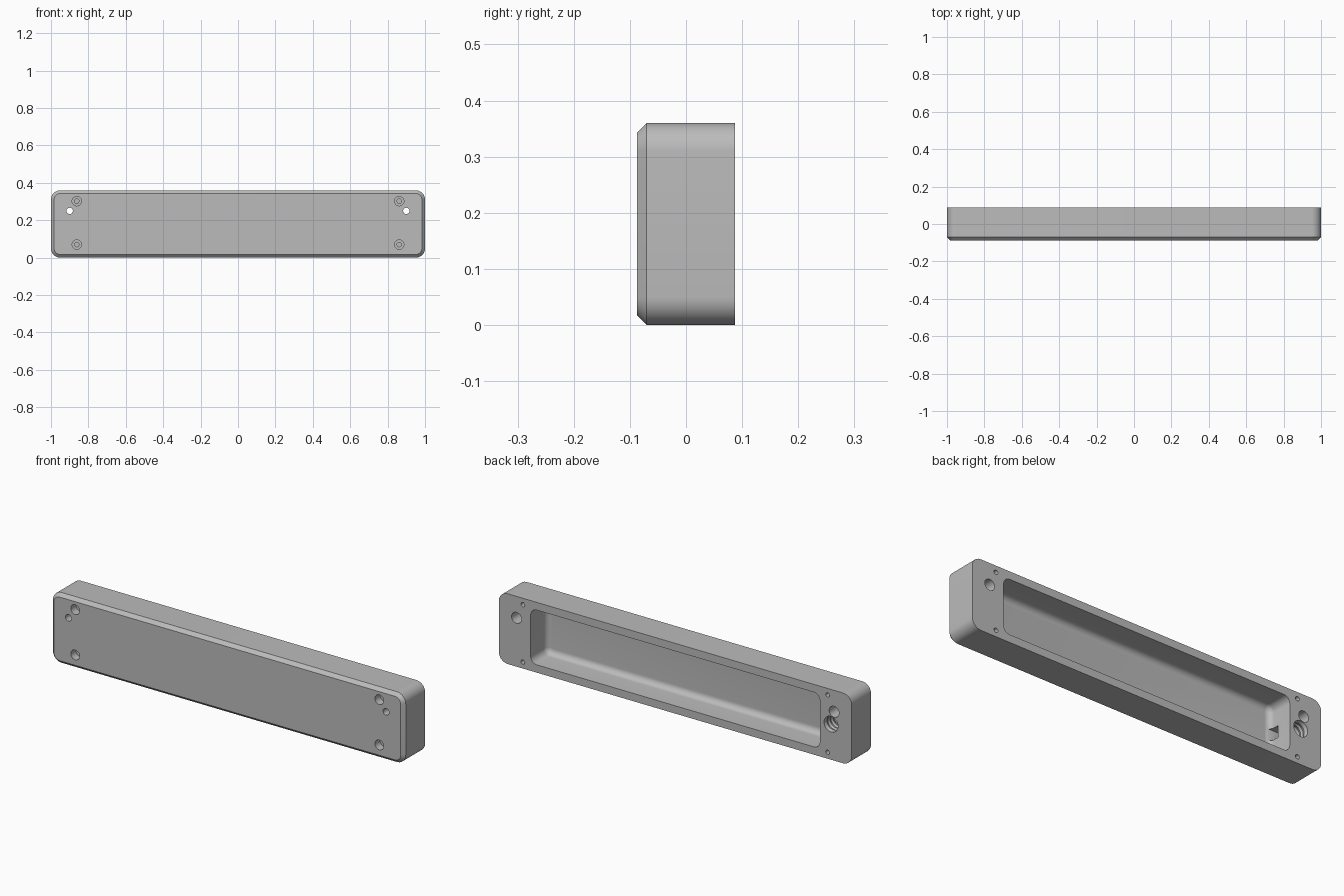
import bpy, bmesh, math

if "Cube" in bpy.data.objects:
    bpy.data.objects.remove(bpy.data.objects["Cube"], do_unlink=True)

BACK, FRONT, MID_Z = 0.087, -0.087, 0.18
FLOOR = -0.048

grey = bpy.data.materials.new("plain grey")
grey.use_nodes = True
grey.diffuse_color = (0.5, 0.5, 0.5, 1)
grey.node_tree.nodes["Principled BSDF"].inputs["Base Color"].default_value = (0.5, 0.5, 0.5, 1)


def loft(name, loops):
    """Solid through matching closed loops, capped at both ends."""
    bm = bmesh.new()
    rings = [[bm.verts.new(p) for p in loop] for loop in loops]
    n = len(rings[0])
    for a, b in zip(rings, rings[1:]):
        for i in range(n):
            j = (i + 1) % n
            bm.faces.new((a[i], a[j], b[j], b[i]))
    bm.faces.new(rings[0])
    bm.faces.new(rings[-1])
    bmesh.ops.recalc_face_normals(bm, faces=bm.faces)
    mesh = bpy.data.meshes.new(name)
    bm.to_mesh(mesh)
    bm.free()
    mesh.materials.append(grey)
    ob = bpy.data.objects.new(name, mesh)
    bpy.context.collection.objects.link(ob)
    return ob


def rounded_rect(half_x, half_z, radius, y, steps=10):
    pts = []
    for q, (sx, sz) in enumerate([(1, 1), (-1, 1), (-1, -1), (1, -1)]):
        for s in range(steps + 1):
            t = math.pi / 2 * (q + s / steps)
            pts.append((sx * (half_x - radius) + radius * math.cos(t), y,
                        MID_Z + sz * (half_z - radius) + radius * math.sin(t)))
    return pts


def bore(name, x, z, profile, sides=32):
    """Round cutter along y from (y, radius) pairs."""
    return loft(name, [[(x + r * math.cos(k * math.tau / sides), y,
                         z + r * math.sin(k * math.tau / sides))
                        for k in range(sides)] for y, r in profile])


# Bar with rounded ends and a chamfered front
body = loft("housing", [
    rounded_rect(1, 0.18, 0.05, BACK),
    rounded_rect(1, 0.18, 0.05, -0.07),
    rounded_rect(0.983, 0.163, 0.033, FRONT)])

# Pocket in the back, with a fillet around its floor
fillet = 0.03
pocket = [rounded_rect(0.82, 0.14, 0.035, BACK + 0.02)]
for s in range(9):
    t = math.pi / 2 * s / 8
    inset = fillet * (1 - math.cos(t))
    pocket.append(rounded_rect(0.82 - inset, 0.14 - inset, 0.035 - inset,
                               FLOOR + fillet * (1 - math.sin(t))))
cutters = [loft("pocket_cutter", pocket)]

# Holes repeated at both ends
for side in (-1, 1):
    cutters.append(bore("mounting_hole_cutter", side * 0.9, 0.25,
                        [(BACK + 0.02, 0.028), (0.0, 0.028), (0.0, 0.017), (FRONT - 0.02, 0.017)]))
    for z in (0.07, 0.302):
        cutters.append(bore("front_screw_cutter", side * 0.862, z,
                            [(FRONT - 0.02, 0.025), (-0.045, 0.025), (-0.045, 0.012), (0.03, 0.012)]))
    for z in (0.033, 0.327):
        cutters.append(bore("back_screw_cutter", side * 0.864, z,
                            [(BACK + 0.02, 0.011), (0.03, 0.011)], 20))

# Ribbed socket at one end, with a passage into the pocket
ribs = [(BACK + 0.02, 0.04)]
for k in range(8):
    ribs.append((0.08 - k * 0.012, 0.04 if k % 2 == 0 else 0.036))
ribs.append((FLOOR, 0.036))
cutters.append(bore("socket_cutter", -0.883, 0.182, ribs))
cutters.append(loft("passage_cutter", [
    [(x, y, z) for y, z in ((-0.044, 0.15), (0.006, 0.15), (0.006, 0.21), (-0.044, 0.21))]
    for x in (-0.88, -0.77)]))

# Cut everything, then drop the cutters
bpy.context.view_layer.objects.active = body
for c in cutters:
    c.hide_render = True
    mod = body.modifiers.new("cut", 'BOOLEAN')
    mod.operation = 'DIFFERENCE'
    mod.solver = 'EXACT'
    mod.object = c
    bpy.ops.object.modifier_apply(modifier=mod.name)
    bpy.data.objects.remove(c, do_unlink=True)

for ob in bpy.context.selected_objects:
    ob.select_set(False)
body.select_set(True)
bpy.ops.object.shade_smooth_by_angle(angle=math.radians(30))
